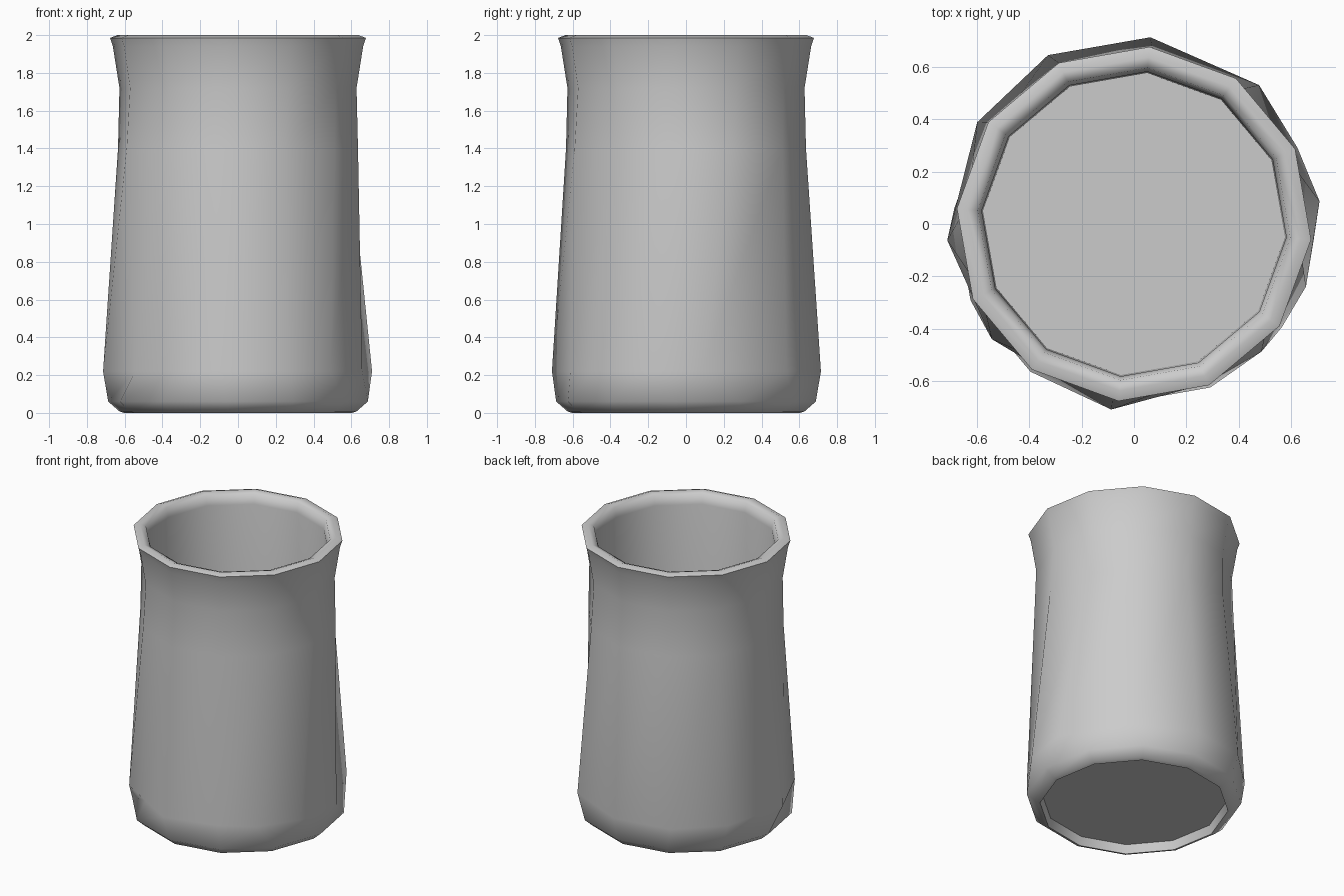
import bpy, bmesh
from math import sin, cos, radians

if "Cube" in bpy.data.objects:
    bpy.data.objects.remove(bpy.data.objects["Cube"])

SIDES = 12


def ring(bm, z, radii, angles):
    return [bm.verts.new((r * cos(radians(a)), r * sin(radians(a)), z))
            for r, a in zip(radii, angles)]


def even(bm, z, r, start):
    return ring(bm, z, [r] * SIDES, [start + 30 * i for i in range(SIDES)])


bm = bmesh.new()

# Underside: shallow recess and foot
rings = [even(bm, 0.06, 0.59, 85), even(bm, 0.0, 0.605, 85),
         even(bm, 0.008, 0.63, 85), even(bm, 0.06, 0.69, 85)]

# Uneven belly ring
belly_angles = [85, 117, 147, 185, 219, 240, 263, 294, 315, 340, 367, 408]
belly_radii = [.717, .725, .715, .717, .70, .657, .715, .67, .69, .70, .715, .715]
rings.append(ring(bm, 0.22, belly_radii, belly_angles))

# Tapered wall, flared rounded lip, inner wall: (z, radius, start angle)
for z, r, start in [(1.4, 0.64, 83), (1.72, 0.63, 85), (1.94, 0.665, 85),
                    (1.985, 0.68, 85), (2.0, 0.64, 85), (1.985, 0.60, 85),
                    (1.92, 0.585, 85), (0.075, 0.58, 85)]:
    rings.append(even(bm, z, r, start))

for a, b in zip(rings, rings[1:]):
    for i in range(SIDES):
        j = (i + 1) % SIDES
        bm.faces.new((a[i], a[j], b[j], b[i]))

# Flat floor inside and underneath
bm.faces.new(rings[0][::-1])
bm.faces.new(rings[-1])
bmesh.ops.recalc_face_normals(bm, faces=bm.faces)

mesh = bpy.data.meshes.new("cup")
bm.to_mesh(mesh)
bm.free()
cup = bpy.data.objects.new("cup", mesh)
bpy.context.collection.objects.link(cup)
bpy.context.view_layer.objects.active = cup
cup.select_set(True)
bpy.ops.object.shade_smooth_by_angle(angle=radians(60))
